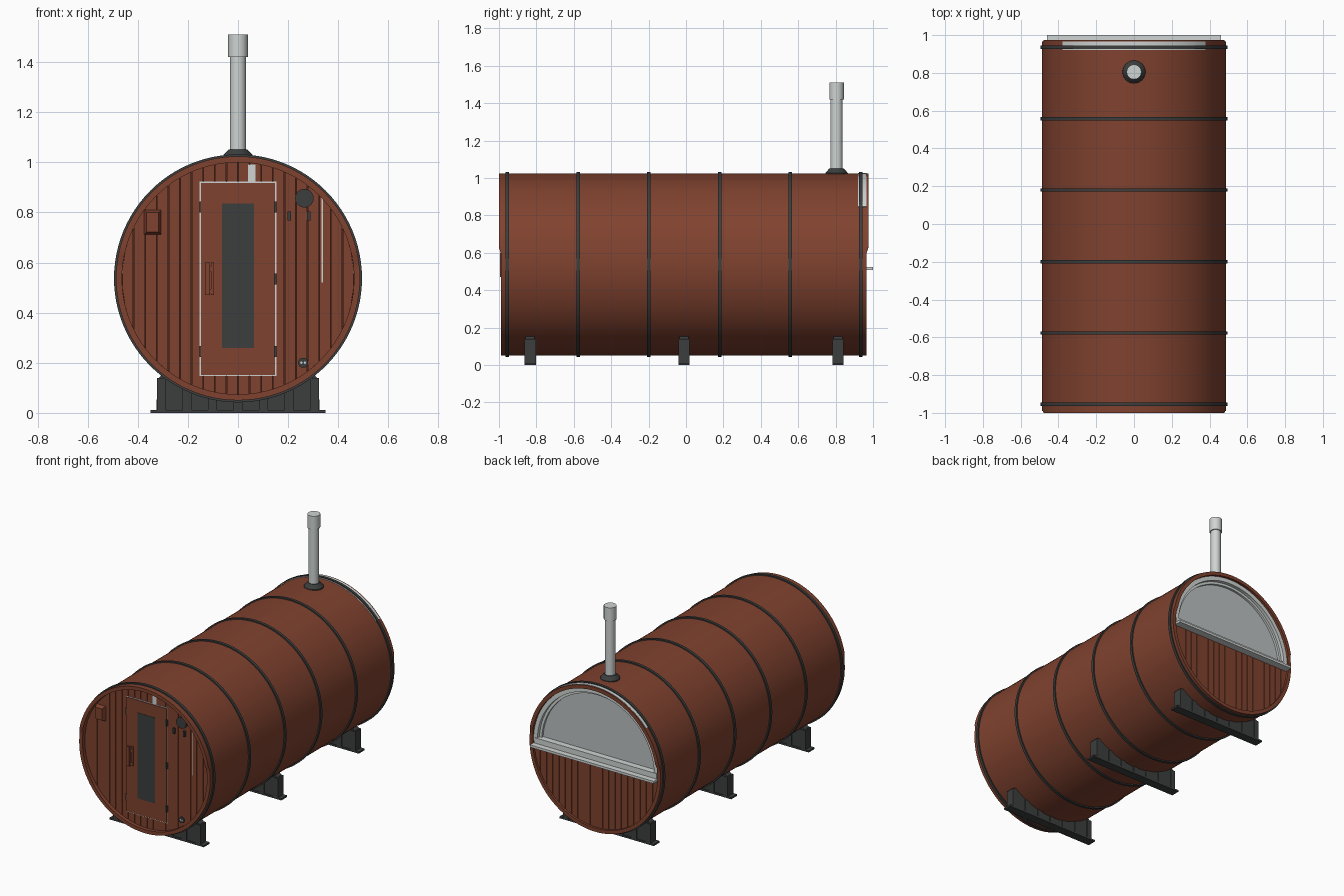
import bpy, bmesh, math
from mathutils import Matrix

if "Cube" in bpy.data.objects:
    bpy.data.objects.remove(bpy.data.objects["Cube"])

CZ, R, RI = 0.537, 0.487, 0.463      # barrel axis height, outer and inner radius


def mat(name, col):
    m = bpy.data.materials.new(name)
    m.diffuse_color = (*col, 1)
    m.use_nodes = True
    m.node_tree.nodes["Principled BSDF"].inputs["Base Color"].default_value = m.diffuse_color
    return m


WOOD = mat("red_wood", (0.215, 0.054, 0.028))
GROOVE = mat("groove_wood", (0.07, 0.02, 0.012))
DARK = mat("dark_metal", (0.045, 0.047, 0.047))
LIGHT = mat("light_metal", (0.62, 0.66, 0.65))
GLASS = mat("pale_glass", (0.50, 0.53, 0.53))


def finish(name, bm, m, smooth=False):
    bmesh.ops.recalc_face_normals(bm, faces=bm.faces)
    me = bpy.data.meshes.new(name)
    bm.to_mesh(me)
    bm.free()
    ob = bpy.data.objects.new(name, me)
    bpy.context.collection.objects.link(ob)
    me.materials.append(m)
    if smooth:
        bpy.ops.object.select_all(action='DESELECT')
        ob.select_set(True)
        bpy.context.view_layer.objects.active = ob
        bpy.ops.object.shade_smooth_by_angle(angle=math.radians(35))
    return ob


def add_prism(bm, pts, y0, y1):
    """Extrude an (x, z) outline along y."""
    f = bm.faces.new([bm.verts.new((x, y0, z)) for x, z in pts])
    ext = bmesh.ops.extrude_face_region(bm, geom=[f])["geom"]
    for v in ext:
        if isinstance(v, bmesh.types.BMVert):
            v.co.y = y1


def prism(name, pts, y0, y1, m, smooth=False):
    bm = bmesh.new()
    add_prism(bm, pts, y0, y1)
    return finish(name, bm, m, smooth)


def rect(x0, x1, z0, z1):
    return [(x0, z0), (x1, z0), (x1, z1), (x0, z1)]


def box(name, x0, x1, y0, y1, z0, z1, m):
    return prism(name, rect(x0, x1, z0, z1), y0, y1, m)


def disc(cx, cz, r, n=32):
    return [(cx + r * math.cos(2 * math.pi * i / n), cz + r * math.sin(2 * math.pi * i / n)) for i in range(n)]


def arc(r, a0, a1, n):
    return [(r * math.cos(a0 + (a1 - a0) * i / n), CZ + r * math.sin(a0 + (a1 - a0) * i / n)) for i in range(n + 1)]


def ring(name, ro, ri, y0, y1, m, a0=0.0, a1=2 * math.pi, n=96):
    """Rectangular section swept round the barrel axis."""
    bm = bmesh.new()
    closed = a1 - a0 > 6.28
    loops = []
    for i in range(n if closed else n + 1):
        a = a0 + (a1 - a0) * i / n
        loops.append([bm.verts.new((r * math.cos(a), y, CZ + r * math.sin(a)))
                      for r, y in ((ro, y0), (ro, y1), (ri, y1), (ri, y0))])
    for i in range(n):
        p, q = loops[i], loops[(i + 1) % len(loops)]
        for k in range(4):
            bm.faces.new((p[k], p[(k + 1) % 4], q[(k + 1) % 4], q[k]))
    if not closed:
        bm.faces.new(loops[0])
        bm.faces.new(loops[-1])
    return finish(name, bm, m, True)


def lathe(name, prof, x, y, m, n=32):
    """Revolve an (r, z) profile round a vertical axis."""
    bm = bmesh.new()
    loops = [[bm.verts.new((x + r * math.cos(2 * math.pi * i / n), y + r * math.sin(2 * math.pi * i / n), z))
              for i in range(n)] for r, z in prof]
    for p, q in zip(loops, loops[1:]):
        for i in range(n):
            bm.faces.new((p[i], p[(i + 1) % n], q[(i + 1) % n], q[i]))
    bm.faces.new(loops[0])
    bm.faces.new(loops[-1])
    return finish(name, bm, m, True)


# Barrel shell; the upper staves overhang slightly at both ends
shell = ring("barrel_shell", R, RI, -0.99, 0.965, WOOD)
for v in shell.data.vertices:
    if v.co.z > 0.61:
        v.co.y += 0.01 if v.co.y > 0 else -0.01

# Hoops
for y in (-0.955, -0.577, -0.2, 0.18, 0.558, 0.935):
    ring("hoop", 0.495, R - 0.004, y - 0.009, y + 0.009, DARK)


# End walls of vertical planks
def plank_wall(name, y0, y1, top=None):
    bm = bmesh.new()
    n, w = 20, 2 * RI / 20
    for i in range(n):
        x0, x1 = -RI + i * w + 0.0015, -RI + (i + 1) * w - 0.0015
        xs = [x0 + (x1 - x0) * k / 4 for k in range(5)]
        h = [math.sqrt(max(RI * RI - x * x, 0.0001)) for x in xs]
        low = [(x, CZ - d) for x, d in zip(xs, h)]
        high = [(x, CZ + d) for x, d in zip(xs, h)] if top is None else [(x0, top), (x1, top)]
        add_prism(bm, low + high[::-1], y0, y1)
    return finish(name, bm, WOOD)


plank_wall("front_wall_planks", -0.965, -0.945)
prism("front_wall_backing", disc(0, CZ, RI, 64), -0.958, -0.94, GROOVE)
plank_wall("back_wall_planks", 0.925, 0.95, 0.53)
prism("back_wall_backing", arc(RI, math.pi, 2 * math.pi, 48), 0.92, 0.943, GROOVE)

# Half round rear window
prism("rear_window_glass", arc(RI, 0, math.pi, 48), 0.91, 0.92, GLASS)
ring("rear_window_frame", RI, 0.435, 0.915, 0.958, LIGHT, 0, math.pi, 48)
ring("rear_window_inner_frame", 0.437, 0.418, 0.915, 0.935, LIGHT, 0.0, math.pi, 48)
box("rear_window_bottom_rail", -0.455, 0.455, 0.915, 0.962, 0.51, 0.56, LIGHT)
box("rear_window_sill", -0.46, 0.46, 0.94, 1.0, 0.508, 0.524, LIGHT)
half = math.acos(0.308 / R)
ring("rear_roof_strip", R + 0.002, R - 0.004, 0.92, 0.966, LIGHT, math.pi / 2 - half, math.pi / 2 + half, 32)

# Door
box("door_gap", -0.153, 0.153, -0.967, -0.95, 0.147, 0.923, LIGHT)
box("door", -0.148, 0.148, -0.972, -0.95, 0.152, 0.918, WOOD)
box("door_window", -0.064, 0.064, -0.974, -0.965, 0.26, 0.835, DARK)
for z in (0.245, 0.535, 0.822):
    box("hinge", 0.144, 0.154, -0.978, -0.96, z - 0.022, z + 0.022, DARK)
for z in (0.245, 0.822):
    box("left_hinge", -0.154, -0.148, -0.974, -0.96, z - 0.022, z + 0.022, DARK)
box("door_handle_grip", -0.132, -0.112, -0.995, -0.982, 0.47, 0.60, WOOD)
for z in (0.485, 0.575):
    box("door_handle_post", -0.130, -0.096, -0.985, -0.965, z - 0.01, z + 0.01, WOOD)
box("door_handle_plate", -0.108, -0.095, -0.98, -0.965, 0.47, 0.60, WOOD)

# Wall lamp shade: tapered wooden box
bm = bmesh.new()
back = [bm.verts.new((x, -0.96, z)) for x, z in rect(-0.377, -0.305, 0.71, 0.812)]
face = [bm.verts.new((x, -0.992, z)) for x, z in rect(-0.365, -0.317, 0.722, 0.80)]
bm.faces.new(back)
bm.faces.new(face)
for i in range(4):
    j = (i + 1) % 4
    bm.faces.new((back[i], back[j], face[j], face[i]))
finish("lamp_shade", bm, WOOD)

# Wall fittings
prism("round_vent", disc(0.265, 0.857, 0.037), -0.982, -0.955, DARK, True)
for x in (0.205, 0.283):
    box("wall_switch", x - 0.007, x + 0.007, -0.98, -0.955, 0.768, 0.804, DARK)
prism("low_vent", disc(0.26, 0.2, 0.02, 20), -0.972, -0.955, DARK, True)
for x in (0.253, 0.267):
    prism("low_vent_hole", disc(x, 0.2, 0.005, 12), -0.974, -0.965, LIGHT)
box("light_slit", 0.334, 0.339, -0.967, -0.955, 0.52, 0.86, LIGHT)
box("upper_light_slot", 0.04, 0.07, -0.967, -0.955, 0.923, 0.992, LIGHT)

# Chimney
lathe("chimney_flashing", [(0.062, 1.0), (0.06, 1.027), (0.053, 1.035), (0.037, 1.052)], 0, 0.805, DARK)
lathe("chimney_pipe", [(0.032, 1.0), (0.032, 1.43)], 0, 0.805, LIGHT)
lathe("chimney_cap", [(0.039, 1.42), (0.039, 1.51)], 0, 0.805, LIGHT)

# Cradle feet with curved seat, ribs and base flange
for y in (-0.833, -0.01, 0.812):
    a = math.asin(0.30 / R)
    seat = arc(R - 0.003, -math.pi / 2 + a, -math.pi / 2 - a, 24)
    outline = [(-0.326, 0.0), (0.326, 0.0), (0.322, 0.13), (0.312, 0.144)] + seat + [(-0.312, 0.144), (-0.322, 0.13)]
    prism("cradle_foot", outline, y - 0.024, y + 0.024, DARK)
    box("cradle_base", -0.35, 0.35, y - 0.03, y + 0.03, 0.0, 0.012, DARK)
    for i in range(7):
        x = -0.306 + i * 0.102
        top = min(CZ - math.sqrt(R * R - x * x), 0.14)
        box("cradle_rib", x - 0.018, x + 0.018, y - 0.03, y + 0.03, 0.0, top, DARK)
